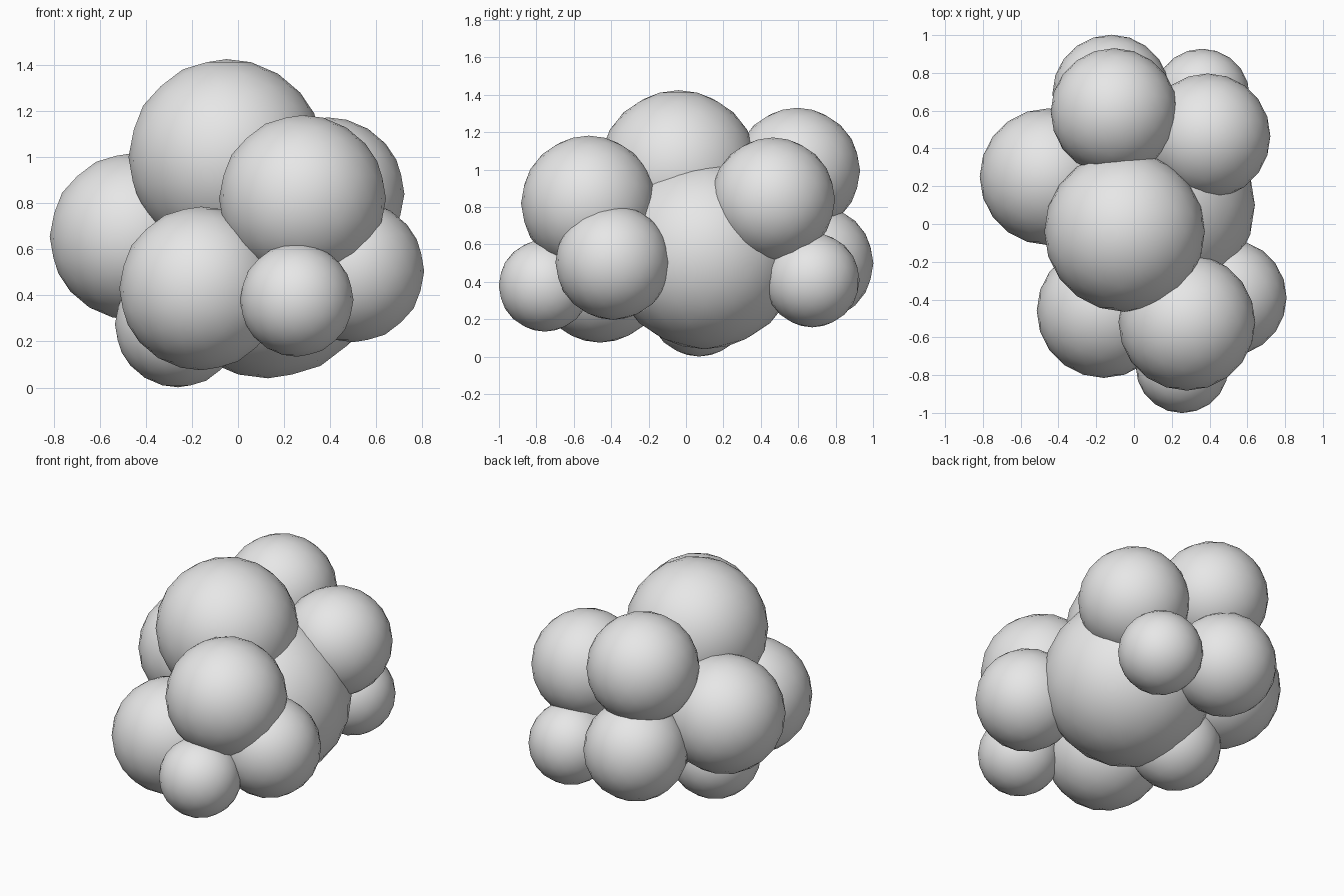
import bpy

cube = bpy.data.objects.get("Cube")
if cube:
    bpy.data.objects.remove(cube, do_unlink=True)

grey = bpy.data.materials.new("light_grey")
grey.use_nodes = True
colour = (0.8, 0.8, 0.8, 1)
grey.diffuse_color = colour
grey.node_tree.nodes["Principled BSDF"].inputs["Base Color"].default_value = colour


def puff(name, centre, radius):
    """One smooth, low-poly ball of the cluster."""
    bpy.ops.mesh.primitive_ico_sphere_add(
        subdivisions=3, radius=radius, location=centre)
    ball = bpy.context.object
    ball.name = name
    ball.data.materials.append(grey)
    bpy.ops.object.shade_smooth()


# Core and crown
puff("core_puff", (0.13, 0.10, 0.55), 0.51)
puff("crown_puff", (-0.05, -0.04, 1.00), 0.425)

# Front puffs
puff("front_upper_puff", (0.28, -0.52, 0.82), 0.362)
puff("front_lower_puff", (-0.16, -0.46, 0.43), 0.355)
puff("front_small_puff", (0.255, -0.755, 0.38), 0.246)

# Side puffs
puff("left_side_puff", (0.50, -0.39, 0.505), 0.308)
puff("right_side_puff", (-0.455, 0.25, 0.655), 0.362)

# Back puffs
puff("back_upper_puff", (-0.105, 0.595, 0.995), 0.336)
puff("back_lower_puff", (-0.12, 0.69, 0.50), 0.312)
puff("back_left_puff", (0.39, 0.465, 0.84), 0.332)
puff("back_small_puff", (0.36, 0.675, 0.41), 0.253)

# Underside puff
puff("bottom_puff", (-0.26, 0.07, 0.275), 0.274)
